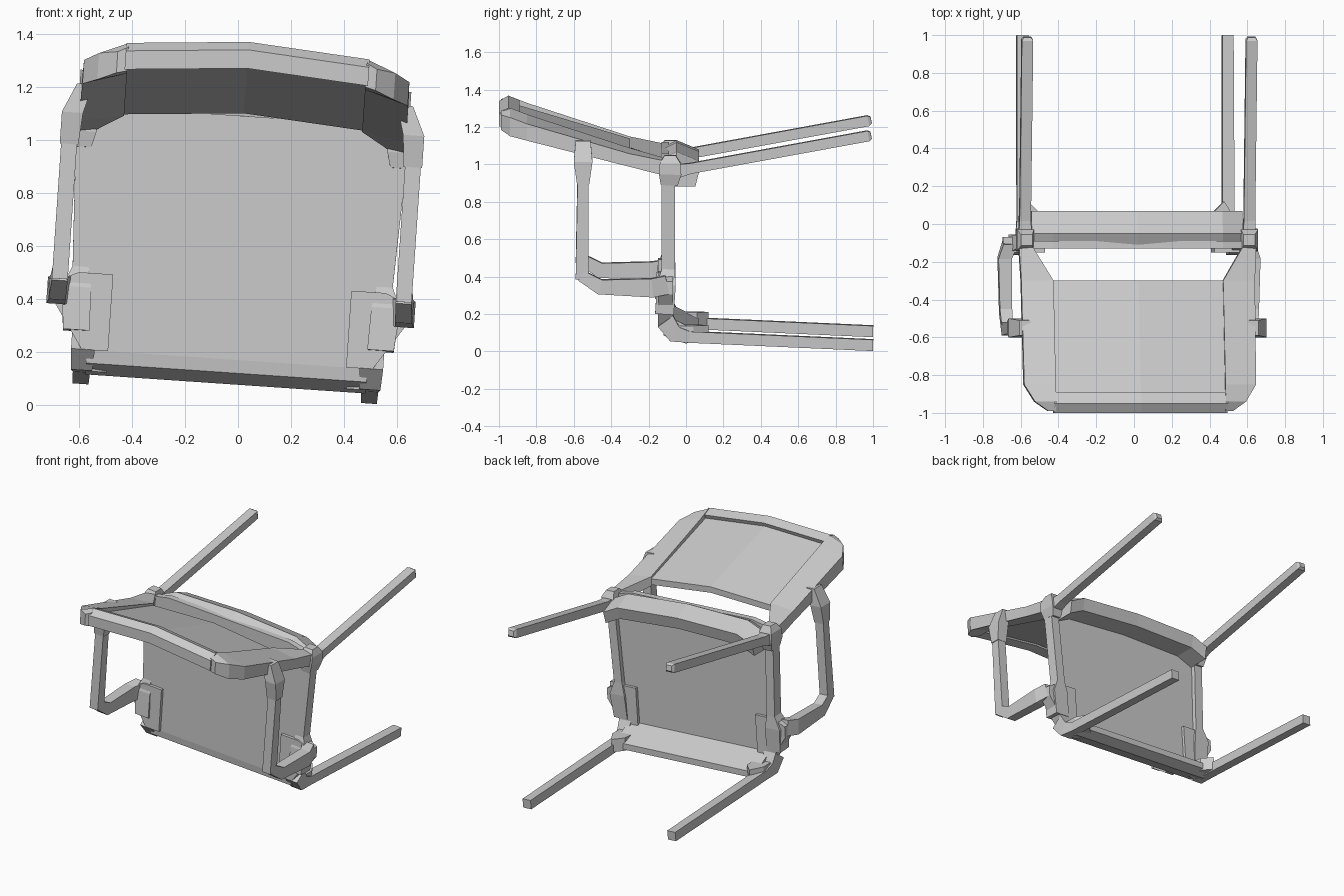
import bpy, bmesh
from math import radians
from mathutils import Matrix, Vector

if "Cube" in bpy.data.objects:
    bpy.data.objects.remove(bpy.data.objects["Cube"])

grey = bpy.data.materials.new("plain grey")
grey.use_nodes = True
color = (0.6, 0.6, 0.6, 1)
grey.diffuse_color = color
grey.node_tree.nodes["Principled BSDF"].inputs["Base Color"].default_value = color

# The tipped-over chair rests slightly rolled to one side
MID = Vector((0, 0, 0.63))
ROLL = (Matrix.Translation(MID + Vector((-0.01, 0, 0)))
        @ Matrix.Rotation(radians(3.9), 4, 'Y') @ Matrix.Translation(-MID))


def loft(name, sections):
    """Skin equal-length point loops and cap both ends."""
    bm = bmesh.new()
    rings = [[bm.verts.new(p) for p in s] for s in sections]
    n = len(rings[0])
    for a, b in zip(rings, rings[1:]):
        for i in range(n):
            j = (i + 1) % n
            bm.faces.new((a[i], a[j], b[j], b[i]))
    bm.faces.new(rings[0])
    bm.faces.new(rings[-1])
    bmesh.ops.recalc_face_normals(bm, faces=bm.faces)
    bm.transform(ROLL)
    mesh = bpy.data.meshes.new(name)
    bm.to_mesh(mesh)
    bm.free()
    mesh.materials.append(grey)
    obj = bpy.data.objects.new(name, mesh)
    bpy.context.collection.objects.link(obj)


def strut(name, side, points):
    """Bar through (x, y, z, width, depth) stations in a plane of constant side."""
    path = [Vector((side * p[0], p[1], p[2])) for p in points]
    rings = []
    for i, c in enumerate(path):
        t = Vector()
        if i:
            t += (c - path[i - 1]).normalized()
        if i < len(path) - 1:
            t += (path[i + 1] - c).normalized()
        t.x = 0
        across = Vector((1, 0, 0)) * points[i][3] / 2
        deep = t.normalized().cross(Vector((1, 0, 0))) * points[i][4] / 2
        rings.append([c - across - deep, c + across - deep,
                      c + across + deep, c - across + deep])
    loft(name, rings)


def across(name, profile, stations):
    """Sweep a (y, z) profile sideways; stations are (x, z drop)."""
    loft(name, [[(x, y, z - drop) for y, z in profile] for x, drop in stations])


def plate(name, side, outline, y0, y1):
    """Flat (x, z) outline with thickness along y."""
    loft(name, [[(side * x, y, z) for x, z in outline] for y in (y0, y1)])


# Seat panel and its front and rear aprons
plate("seat", 1, [(-0.56, 0.17), (0.56, 0.17), (0.585, 1.06), (0.45, 1.09),
                  (-0.45, 1.09), (-0.585, 1.06)], -0.13, -0.09)
across("rear_apron", [(-0.13, 1.08), (-0.05, 1.12), (0.07, 1.07), (0.05, 0.99), (-0.09, 0.99)],
       [(-0.56, 0.07), (-0.45, 0.02), (0, 0), (0.45, 0.02), (0.56, 0.07)])
across("front_apron", [(-0.13, 0.2), (-0.12, 0.12), (0, 0.077), (0.07, 0.1), (0.07, 0.14), (-0.09, 0.22)],
       [(-0.53, 0), (0.53, 0)])

# Curved backrest
CURVE = [(-0.46, 0.035), (0, 0), (0.46, 0.035)]
across("backrest_panel", [(-0.95, 1.29), (-0.3, 1.10), (-0.3, 1.14), (-0.95, 1.335)], CURVE)
across("backrest_rim", [(-1, 1.27), (-1, 1.34), (-0.95, 1.37), (-0.89, 1.345), (-0.92, 1.27)], CURVE)

for side, label in ((1, "left"), (-1, "right")):
    # Backrest side rails: y, inner and outer x, then inner and outer heights
    rail = [(-0.99, 0.45, 0.49, 1.23, 1.32, 1.22, 1.30),
            (-0.94, 0.45, 0.56, 1.22, 1.335, 1.19, 1.29),
            (-0.85, 0.45, 0.615, 1.22, 1.30, 1.17, 1.26),
            (-0.3, 0.45, 0.62, 1.06, 1.12, 1.03, 1.10),
            (-0.1, 0.57, 0.63, 0.99, 1.07, 0.98, 1.06)]
    loft(label + "_backrest_rail",
         [[(side * a, y, ab), (side * b, y, bb), (side * b, y, bt), (side * a, y, at)]
          for y, a, b, ab, at, bb, bt in rail])
    # Legs
    strut(label + "_rear_leg", side, [(0.595, -0.06, 1.005, 0.07, 0.08), (0.595, 0.02, 1.02, 0.06, 0.056),
                                      (0.595, 0.975, 1.195, 0.06, 0.056), (0.595, 0.99, 1.198, 0.04, 0.035)])
    strut(label + "_front_leg", side, [(0.545, -0.11, 0.2, 0.09, 0.1), (0.545, -0.06, 0.13, 0.08, 0.09),
                                       (0.545, 0.02, 0.114, 0.065, 0.06), (0.545, 1.0, 0.07, 0.06, 0.06)])
    # Seat side rails, with stout joints at both ends
    strut(label + "_seat_rail", side, [(0.575, -0.115, 0.24, 0.1, 0.1), (0.585, -0.105, 0.4, 0.11, 0.1),
                                       (0.575, -0.095, 0.48, 0.06, 0.07), (0.595, -0.095, 0.94, 0.06, 0.07)])
    strut(label + "_rear_joint", side, [(0.595, -0.09, 0.93, 0.06, 0.09), (0.595, -0.085, 0.99, 0.09, 0.12),
                                        (0.595, -0.085, 1.05, 0.09, 0.11), (0.59, -0.085, 1.09, 0.06, 0.06)])
    # Wedge from the apron into the front leg
    loft(label + "_front_gusset", [[(side * x, y, z) for x, y in ((0.45, -0.05), (0.46, 0.06), (0.52, 0.12),
                                                                (0.57, 0.04), (0.57, -0.08))] for z in (0.09, 0.175)])
    # Flare from the seat corner out to the arm
    plate(label + "_seat_flare", side, [(0.45, 0.17), (0.55, 0.17), (0.67, 0.35), (0.67, 0.42),
                                        (0.58, 0.46), (0.45, 0.46)], -0.15, -0.07)
    # Arm: post out of the seat, then the rest, then the backrest joint
    strut(label + "_arm_post", side, [(0.63, -0.1, 0.40, 0.08, 0.1), (0.66, -0.18, 0.385, 0.07, 0.1),
                                      (0.655, -0.46, 0.39, 0.065, 0.08), (0.65, -0.56, 0.45, 0.06, 0.06)])
    strut(label + "_armrest", side, [(0.65, -0.555, 0.43, 0.06, 0.07), (0.65, -0.55, 0.94, 0.06, 0.06)])
    strut(label + "_arm_joint", side, [(0.65, -0.55, 0.94, 0.07, 0.065), (0.645, -0.55, 1.06, 0.08, 0.1),
                                       (0.605, -0.55, 1.17, 0.06, 0.08)])
